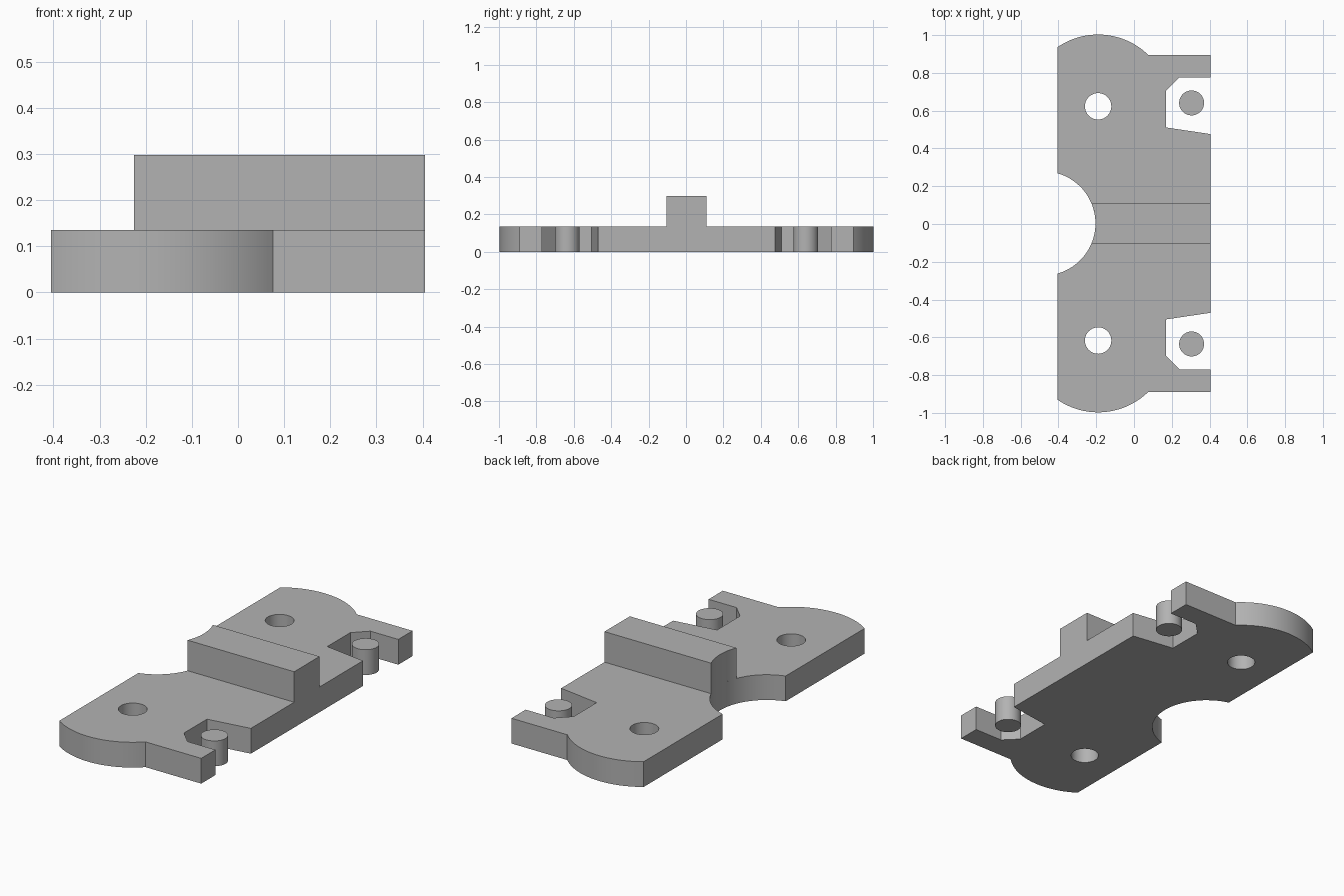
import bpy
from math import cos, sin, asin, acos, pi, radians

cube = bpy.data.objects.get("Cube")
if cube:
    bpy.data.objects.remove(cube, do_unlink=True)

EDGE = 0.405       # half width of the plate
THICK = 0.135      # plate thickness
TOP = 0.298        # top of the rib
MID = 0.003        # y of the mirror line
HOLE = (-0.19, 0.62)
END_R = 0.38       # rounded ends, concentric with the screw holes
BITE_X, BITE_R = -0.48, 0.276

grey = bpy.data.materials.new("plain grey")
grey.use_nodes = True
colour = (0.45, 0.45, 0.45, 1)
grey.diffuse_color = colour
grey.node_tree.nodes["Principled BSDF"].inputs["Base Color"].default_value = colour


def arc(cx, cy, r, a, b, n):
    return [(cx + r * cos(a + (b - a) * i / n), cy + r * sin(a + (b - a) * i / n))
            for i in range(n + 1)]


def circle(cx, cy, r, n=40):
    return arc(cx, cy, r, 0, 2 * pi, n)[:-1]


def slab(name, loops, z0, z1):
    """Extrude closed outlines (inner loops become holes) from z0 to z1."""
    curve = bpy.data.curves.new(name, 'CURVE')
    curve.dimensions = '2D'
    curve.fill_mode = 'BOTH'
    curve.extrude = (z1 - z0) / 2
    for loop in loops:
        spline = curve.splines.new('POLY')
        spline.points.add(len(loop) - 1)
        for point, (x, y) in zip(spline.points, loop):
            point.co = (x, y + MID, 0, 1)
        spline.use_cyclic_u = True
    obj = bpy.data.objects.new(name, curve)
    obj.location.z = (z0 + z1) / 2
    bpy.context.collection.objects.link(obj)
    bpy.ops.object.select_all(action='DESELECT')
    obj.select_set(True)
    bpy.context.view_layer.objects.active = obj
    bpy.ops.object.convert(target='MESH')
    obj = bpy.context.object
    # Weld the caps to the walls
    bpy.ops.object.mode_set(mode='EDIT')
    bpy.ops.mesh.select_all(action='SELECT')
    bpy.ops.mesh.remove_doubles(threshold=0.0001)
    bpy.ops.mesh.normals_make_consistent(inside=False)
    bpy.ops.object.mode_set(mode='OBJECT')
    obj.data.materials.clear()
    obj.data.materials.append(grey)
    bpy.ops.object.shade_smooth_by_angle(angle=radians(25))
    return obj


def mirrored(points):
    return [(x, -y) for x, y in reversed(points)]


# Back half of the plate outline: side notch, tab, rounded end
tab_y = 0.892
notch = [(EDGE, 0.473), (0.17, 0.508), (0.17, 0.702), (0.24, 0.772), (EDGE, 0.772)]
end = arc(*HOLE, END_R, asin((tab_y - HOLE[1]) / END_R),
          acos((-EDGE - HOLE[0]) / END_R), 32)
half = notch + [(EDGE, tab_y)] + end

# Round bite in the left edge
bite_a = acos((-EDGE - BITE_X) / BITE_R)
bite = arc(BITE_X, 0, BITE_R, bite_a, -bite_a, 32)

holes = [circle(HOLE[0], side * HOLE[1], 0.07) for side in (1, -1)]
slab("base_plate", [half + bite + mirrored(half)] + holes, 0, THICK)

# Raised rib, its end following the bite
rib_y = 0.107
rib_a = asin(rib_y / BITE_R)
rib = arc(BITE_X, 0, BITE_R, rib_a, -rib_a, 12) + [(EDGE, -rib_y), (EDGE, rib_y)]
slab("centre_rib", [rib], THICK, TOP)

# Round pins standing in the side notches
for name, side in (("back_pin", 1), ("front_pin", -1)):
    slab(name, [circle(0.305, side * 0.638, 0.066)], 0, THICK)
